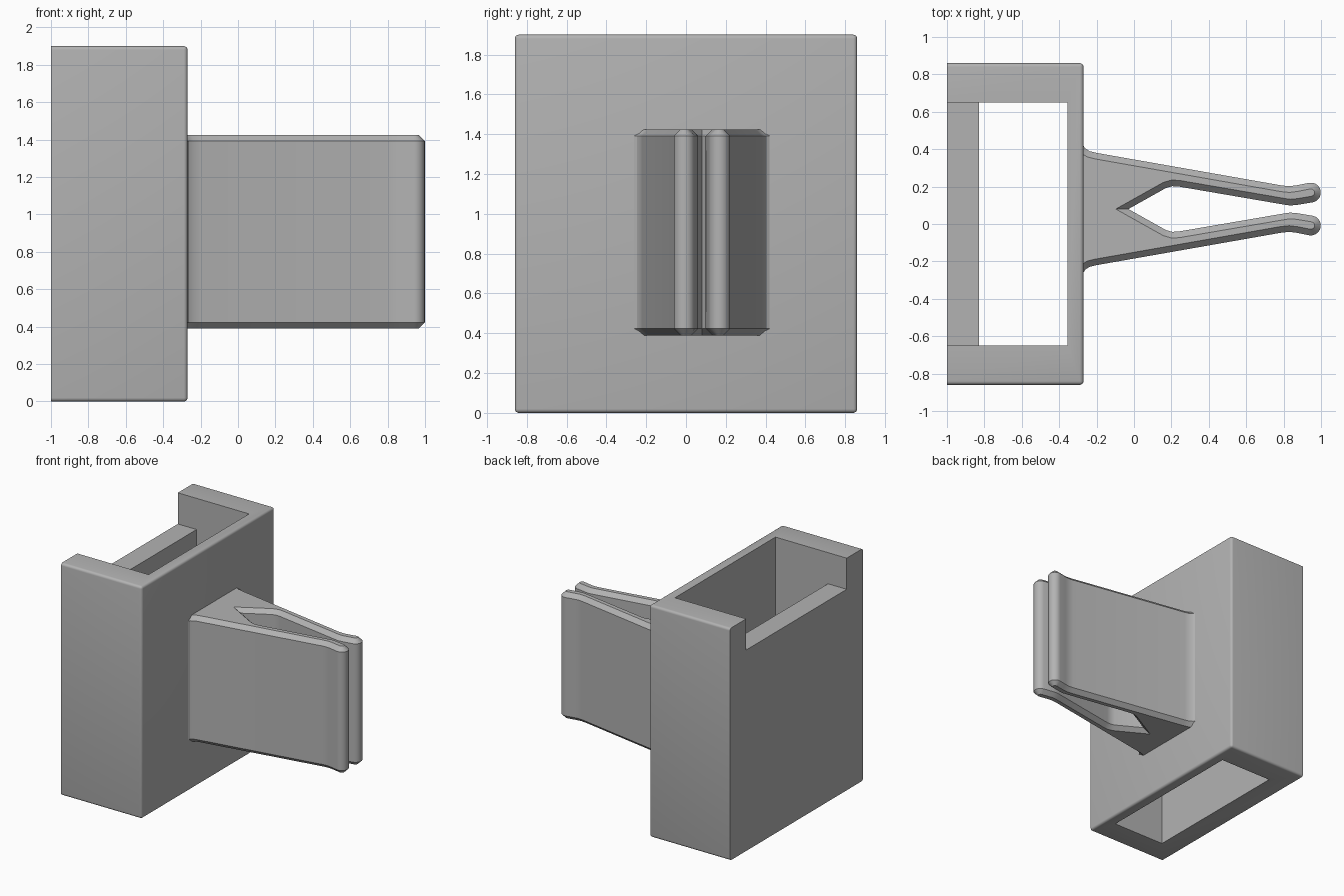
import bpy
import bmesh
from math import cos, sin, radians
from mathutils import Vector

if "Cube" in bpy.data.objects:
    bpy.data.objects.remove(bpy.data.objects["Cube"], do_unlink=True)

GREY = (0.45, 0.45, 0.45, 1)
grey = bpy.data.materials.new("plain grey")
grey.use_nodes = True
grey.diffuse_color = GREY
grey.node_tree.nodes["Principled BSDF"].inputs["Base Color"].default_value = GREY


def prism(name, profile, direction, edge_rule=None, offset=0.02, segments=1):
    """Extrude a closed loop of points, then bevel the edges picked by edge_rule."""
    bm = bmesh.new()
    base = bm.faces.new([bm.verts.new(p) for p in profile])
    cap = bmesh.ops.extrude_face_region(bm, geom=[base], use_keep_orig=True)
    moved = [v for v in cap["geom"] if isinstance(v, bmesh.types.BMVert)]
    bmesh.ops.translate(bm, verts=moved, vec=Vector(direction))
    bmesh.ops.recalc_face_normals(bm, faces=bm.faces)
    if edge_rule:
        edges = [e for e in bm.edges if edge_rule(*(v.co for v in e.verts))]
        bmesh.ops.bevel(bm, geom=edges, offset=offset, segments=segments,
                        profile=0.5, affect='EDGES', clamp_overlap=False)
    mesh = bpy.data.meshes.new(name)
    bm.to_mesh(mesh)
    bm.free()
    mesh.materials.append(grey)
    obj = bpy.data.objects.new(name, mesh)
    bpy.context.collection.objects.link(obj)
    return obj


def activate(obj):
    bpy.ops.object.select_all(action='DESELECT')
    obj.select_set(True)
    bpy.context.view_layer.objects.active = obj


# Holder block: long and front-face edges rounded, back edges left sharp
BACK, FACE, HALF, TOP = -1.0, -0.27, 0.86, 1.9
rect = [(BACK, -HALF, 0), (BACK, HALF, 0), (BACK, HALF, TOP), (BACK, -HALF, TOP)]
holder = prism("holder_block", rect, (FACE - BACK, 0, 0),
               lambda a, b: max(a.x, b.x) > FACE - 0.01, 0.02, 4)

# Through slot, with a lowered lip in the back wall
slot = [(-0.83, -0.1), (-0.355, -0.1), (-0.355, 2.1),
        (-1.1, 2.1), (-1.1, 1.645), (-0.83, 1.645)]
cutter = prism("slot_cutter", [(x, -0.65, z) for x, z in slot], (0, 1.3, 0))
cutter.hide_render = True
cut = holder.modifiers.new("slot", 'BOOLEAN')
cut.operation = 'DIFFERENCE'
cut.solver = 'EXACT'
cut.object = cutter
activate(holder)
bpy.ops.object.modifier_apply(modifier=cut.name)
bpy.data.objects.remove(cutter, do_unlink=True)

# Spring clip: one arm outline mirrored about the clip axis
AXIS, LOW, HIGH, ROOT = 0.08, 0.39, 1.425, -0.3
outer = [(ROOT, 0.43), (-0.275, 0.43), (-0.262, 0.405), (-0.237, 0.389), (-0.2, 0.38),
         (0.79, 0.206), (0.83, 0.202), (0.87, 0.207)]
tip = [(0.946 + 0.053 * cos(radians(a)), 0.168 + 0.053 * sin(radians(a)))
       for a in range(100, -81, -18)]
inner = [(0.87, 0.102), (0.835, 0.099), (0.80, 0.104),
         (0.24, 0.2), (0.205, 0.202), (0.17, 0.192)]
arm = outer + tip + inner
outline = arm + [(-0.03, AXIS)] + [(x, 2 * AXIS - y) for x, y in reversed(arm)]


def rim(a, b):
    return abs(a.z - b.z) < 0.001 and max(a.x, b.x) > ROOT + 0.001


clip = prism("spring_clip", [(x, y, LOW) for x, y in outline],
             (0, 0, HIGH - LOW), rim, 0.033)

for part in (holder, clip):
    activate(part)
    bpy.ops.object.shade_smooth_by_angle(angle=radians(28))
